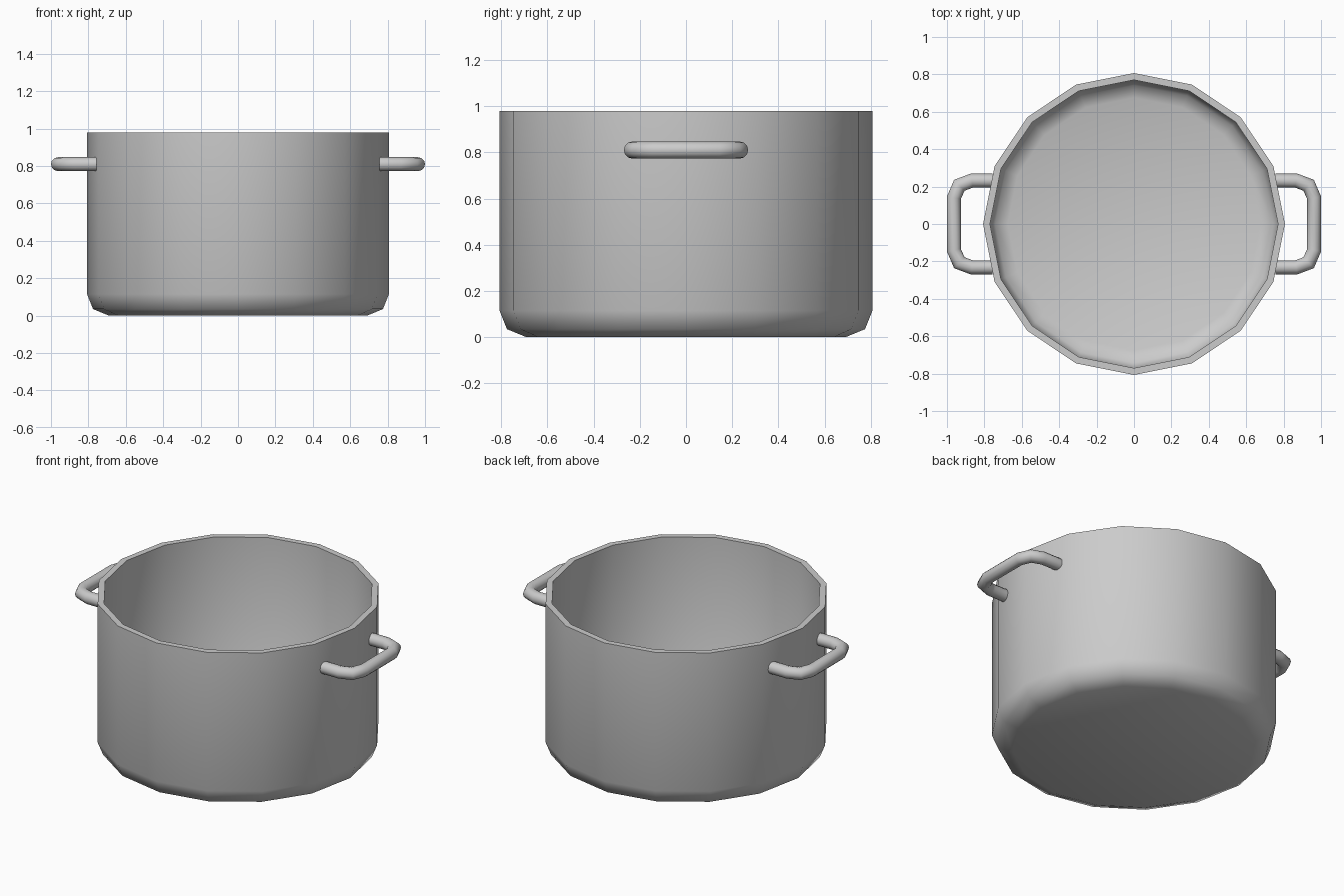
import bpy, bmesh
from math import pi, sin, cos, radians
from mathutils import Vector

if "Cube" in bpy.data.objects:
    bpy.data.objects.remove(bpy.data.objects["Cube"], do_unlink=True)

# Single steel colour
GREY = (0.6, 0.6, 0.6, 1)
steel = bpy.data.materials.new("steel_grey")
steel.use_nodes = True
steel.diffuse_color = GREY
steel.node_tree.nodes["Principled BSDF"].inputs["Base Color"].default_value = GREY


def skin(name, rings):
    """Join successive rings of points with quads, cap both ends and smooth."""
    bm = bmesh.new()
    loops = [[bm.verts.new(p) for p in ring] for ring in rings]
    for a, b in zip(loops, loops[1:]):
        n = len(a)
        for i in range(n):
            j = (i + 1) % n
            bm.faces.new((a[i], a[j], b[j], b[i]))
    bm.faces.new(loops[0])
    bm.faces.new(loops[-1])
    bmesh.ops.recalc_face_normals(bm, faces=bm.faces)
    mesh = bpy.data.meshes.new(name)
    bm.to_mesh(mesh)
    bm.free()
    mesh.materials.append(steel)
    obj = bpy.data.objects.new(name, mesh)
    bpy.context.collection.objects.link(obj)
    bpy.ops.object.select_all(action="DESELECT")
    obj.select_set(True)
    bpy.context.view_layer.objects.active = obj
    bpy.ops.object.shade_smooth_by_angle(angle=radians(52))
    return obj


# Pot body: outer wall, rim, inner wall and floor in one profile
SIDES = 16
profile = [(0.69, 0), (0.775, 0.035), (0.807, 0.115), (0.807, 0.98),
           (0.77, 0.98), (0.77, 0.12), (0.742, 0.063), (0.675, 0.038)]
skin("pot_body", [[(r * cos(2 * pi * i / SIDES), r * sin(2 * pi * i / SIDES), z)
                   for i in range(SIDES)] for r, z in profile])

# Handles: round bar swept along a bracket with rounded corners
BAR, HEIGHT, TUBE_SIDES = 0.037, 0.81, 12
half = [(0.756, 0.232), (0.867, 0.232), (0.934, 0.207), (0.963, 0.14)]
path = half + [(x, -y) for x, y in reversed(half)]


def handle(name, side):
    pts = [Vector((side * x, y, HEIGHT)) for x, y in path]
    rings = []
    for i, p in enumerate(pts):
        before = (p - pts[i - 1]).normalized() if i else None
        after = (pts[i + 1] - p).normalized() if i + 1 < len(pts) else None
        before, after = before or after, after or before
        tangent = (before + after).normalized()
        across = tangent.cross(Vector((0, 0, 1))) / tangent.dot(after)
        rings.append([p + BAR * (across * cos(a) + Vector((0, 0, sin(a))))
                      for a in (2 * pi * k / TUBE_SIDES for k in range(TUBE_SIDES))])
    skin(name, rings)


handle("left_handle", 1)
handle("right_handle", -1)
